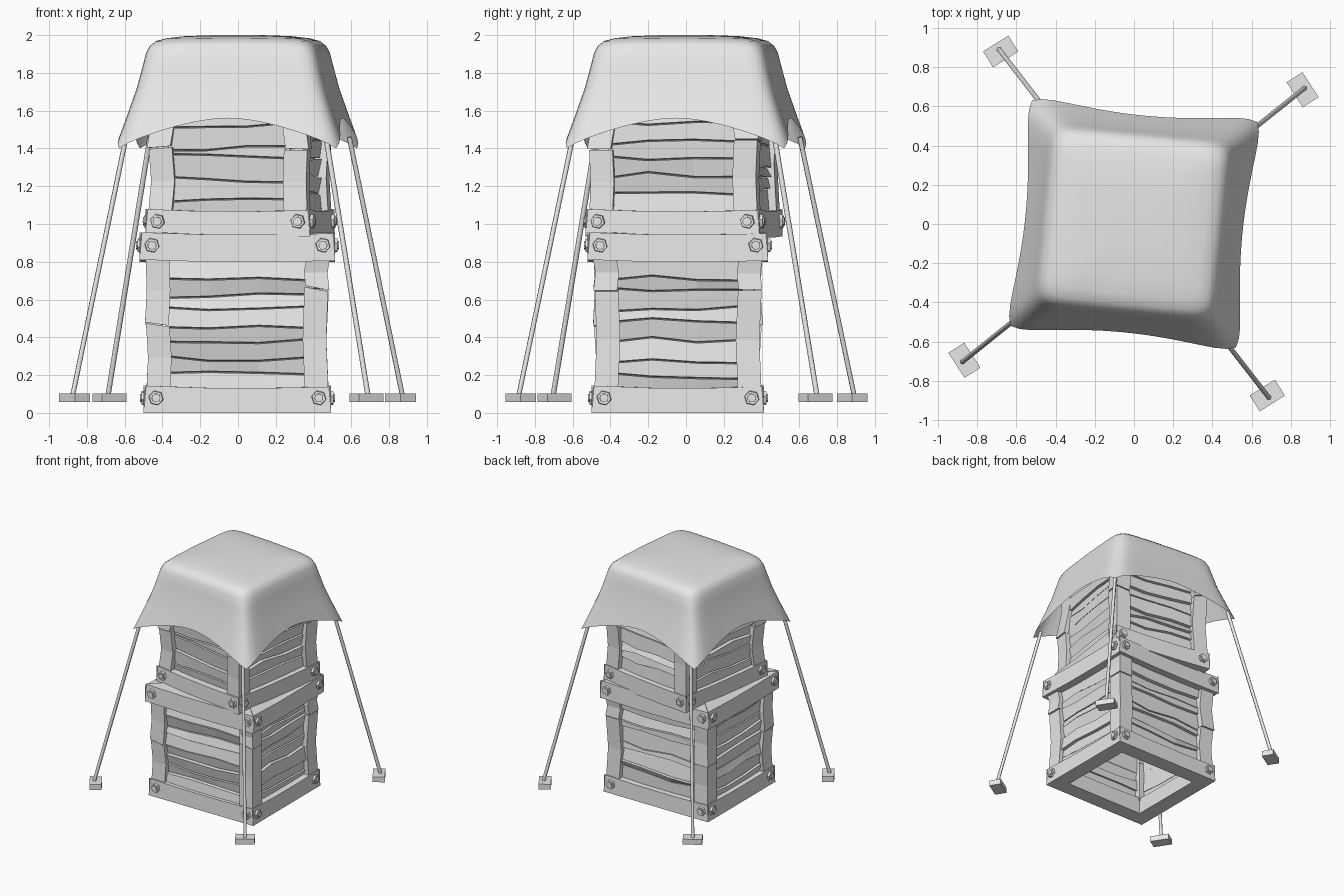
import bpy, bmesh, math, random
from mathutils import Matrix, Vector

if "Cube" in bpy.data.objects:
    bpy.data.objects.remove(bpy.data.objects["Cube"])

random.seed(4)
grey = bpy.data.materials.new("plain grey")
grey.diffuse_color = (0.8, 0.8, 0.8, 1)
grey.use_nodes = True
grey.node_tree.nodes["Principled BSDF"].inputs["Base Color"].default_value = grey.diffuse_color


def finish(bm, name, smooth=None):
    bmesh.ops.recalc_face_normals(bm, faces=bm.faces)
    me = bpy.data.meshes.new(name)
    bm.to_mesh(me)
    bm.free()
    ob = bpy.data.objects.new(name, me)
    me.materials.append(grey)
    bpy.context.collection.objects.link(ob)
    if smooth:
        bpy.context.view_layer.objects.active = ob
        ob.select_set(True)
        bpy.ops.object.shade_smooth_by_angle(angle=math.radians(smooth))
        ob.select_set(False)
    return ob


def loft(bm, sections, m=Matrix()):
    """Closed solid through equal-length point loops."""
    rings = [[bm.verts.new(m @ Vector(p)) for p in s] for s in sections]
    n = len(rings[0])
    for a, b in zip(rings, rings[1:]):
        for i in range(n):
            j = (i + 1) % n
            bm.faces.new((a[i], a[j], b[j], b[i]))
    bm.faces.new(rings[0][::-1])
    bm.faces.new(rings[-1])


def rect(x0, x1, y0, y1, z):
    return [(x0, y0, z), (x1, y0, z), (x1, y1, z), (x0, y1, z)]


def j(a):
    return random.uniform(-a, a)


def side(k):
    return Matrix.Rotation(k * math.pi / 2, 4, 'Z')


def rim(bm, bolts, sx, sy, z0, z1, thick=0.13):
    """Four mitred boards, slightly bowed, with two bolts on each."""
    for k in range(4):
        h, d = (sx / 2, sy / 2) if k % 2 == 0 else (sy / 2, sx / 2)
        secs = []
        for f, dz in ((-1, 0.006), (-0.35, -0.005), (0.35, -0.006), (1, 0.0)):
            o, i = f * h, f * (h - thick)
            secs.append([(o, -d, z0 + dz * (z0 > 0)), (o, -d + 0.006, z1 + dz),
                         (i, -d + thick, z1 + dz), (i, -d + thick, z0 + dz * (z0 > 0))])
        loft(bm, secs, side(k))
        if bolts is None:
            continue
        for s in (-1, 1):
            c = Vector((s * (h - 0.065), -d, (z0 + z1) / 2 + 0.01))
            for r, depth, seg in ((0.042, 0.024, 6), (0.026, 0.04, 10)):
                m = side(k) @ Matrix.Translation(c) @ Matrix.Rotation(math.pi / 2, 4, 'X') \
                    @ Matrix.Rotation(0.3, 4, 'Z')
                bmesh.ops.create_cone(bolts, cap_ends=True, segments=seg, radius1=r,
                                      radius2=r * 0.88, depth=depth, matrix=m)


def crate(tag, loc, angle, z0, z1, bottom, top, planks, covered=False):
    rims, bolts, posts, boards = [bmesh.new() for _ in range(4)]
    zb, zt = z0 + 0.138, z1 - 0.145
    rim(rims, bolts, *bottom, z0, zb)
    rim(rims, None if covered else bolts, *top, zt, z1)
    sx, sy = bottom[0] - 0.03, bottom[1] - 0.03
    w = 0.125

    # Corner posts, each cracked into two chunks
    for qx in (-1, 1):
        for qy in (-1, 1):
            crack = z0 + random.choice((0.48, 0.64)) + j(0.03)
            tilt = j(0.02)
            for lo, hi, off in ((zb - 0.02, crack - 0.003, 0.0), (crack + 0.003, zt + 0.02, 0.008)):
                secs = []
                for t in (0, 0.5, 1):
                    z = lo + (hi - lo) * t
                    bow = 0.01 * (1 - abs(2 * t - 1)) - off + j(0.003)
                    if covered and off:
                        bow += 0.035 * t          # tuck in under the cover
                    ox, oy = qx * (sx / 2 - bow), qy * (sy / 2 - bow)
                    sec = rect(ox, ox - qx * w, oy, oy - qy * w, z)
                    if (t == 1 and off == 0) or (t == 0 and off > 0):
                        sec = [(x, y, zz + tilt * (1 if n in (0, 3) else -1))
                               for n, (x, y, zz) in enumerate(sec)]
                    secs.append(sec)
                loft(posts, secs)

    # Uneven horizontal planks between the posts, lapped at the back
    for k in range(4):
        h, d = (sx / 2, sy / 2) if k % 2 == 0 else (sy / 2, sx / 2)
        h -= w * 0.8
        cols = [-h, -h * 0.4, h * 0.3, h]
        step = (zt - zb + 0.02) / planks
        edges = []
        for i in range(planks + 1):
            inner = 0 < i < planks
            base = zb - 0.01 + i * step + j(0.025) * inner
            edges.append([base + j(0.016) * inner for _ in cols])
        for i in range(planks):
            front = -d + 0.035 + j(0.01)
            lean = j(0.012)
            secs = []
            for c, u in enumerate(cols):
                a, b = edges[i][c], edges[i + 1][c]
                secs.append([(u, front + lean, a + 0.004), (u, front - lean, b - 0.004),
                             (u, front + 0.055, b + 0.001), (u, front + 0.055, a - 0.001)])
            loft(boards, secs, side(k))

    for bm, part in ((rims, "rims"), (bolts, "bolts"), (posts, "posts"), (boards, "planks")):
        ob = finish(bm, tag + "_crate_" + part)
        ob.location = (loc[0], loc[1], 0)
        ob.rotation_euler.z = math.radians(angle)


crate("lower", (-0.003, -0.043), 0, 0.0, 0.95, (0.992, 0.912), (1.035, 0.955), 8)
crate("upper", (0.01, -0.01), -8, 0.935, 1.91, (0.88, 0.93), (0.80, 0.80), 8, True)

# Cloth cover: rounded square rings (mid-side half width, corner half width, mid z, corner z)
rings = [(0.12, 0.12, 2.0, 2.0), (0.27, 0.27, 1.995, 1.993), (0.36, 0.36, 1.985, 1.98),
         (0.41, 0.41, 1.972, 1.965), (0.44, 0.44, 1.948, 1.938), (0.457, 0.458, 1.915, 1.90),
         (0.472, 0.478, 1.85, 1.82), (0.492, 0.51, 1.76, 1.70), (0.523, 0.56, 1.66, 1.555),
         (0.555, 0.615, 1.56, 1.40)]
bm = bmesh.new()
N, P = 80, 11
Q = N // 4
loops = []
for hm, hc, zm, zc in rings:
    loop = []
    for i in range(N):
        s, q = (i % Q) / (Q / 2) - 1, i // Q
        half = hm + (hc - hm) * abs(s) ** 2
        r = half / (1 + abs(s) ** P) ** (1 / P)
        z = zm + (zc - zm) * abs(s) ** 1.8
        loop.append(bm.verts.new(side(q) @ Vector((s * r, -r, z))))
    loops.append(loop)
for a, b in zip(loops, loops[1:]):
    for i in range(N):
        n = (i + 1) % N
        bm.faces.new((a[i], b[i], b[n], a[n]))
bm.faces.new(loops[0])
cover = finish(bm, "cloth_cover", 60)
cover.rotation_euler.z = math.radians(-5.5)

# Guy ropes and ground weights
ropes, weights = bmesh.new(), bmesh.new()
for x, y in ((0.86, 0.685), (-0.68, 0.88), (-0.865, -0.695), (0.68, -0.875)):
    a, b = Vector((x * 1.01, y * 1.01, 0.1)), Vector((x * 0.685, y * 0.685, 1.46))
    rot = (b - a).to_track_quat('Z', 'Y').to_matrix().to_4x4()
    bmesh.ops.create_cone(ropes, cap_ends=True, segments=6, radius1=0.014, radius2=0.014,
                          depth=(b - a).length, matrix=Matrix.Translation((a + b) / 2) @ rot)
    m = Matrix.Translation((x, y, 0)) @ Matrix.Rotation(math.atan2(y, x) - 0.1, 4, 'Z')
    loft(weights, [rect(-0.048, 0.048, -0.076, 0.076, z) for z in (0.057, 0.103)], m)
finish(ropes, "guy_ropes", 70)
finish(weights, "ground_weights")
